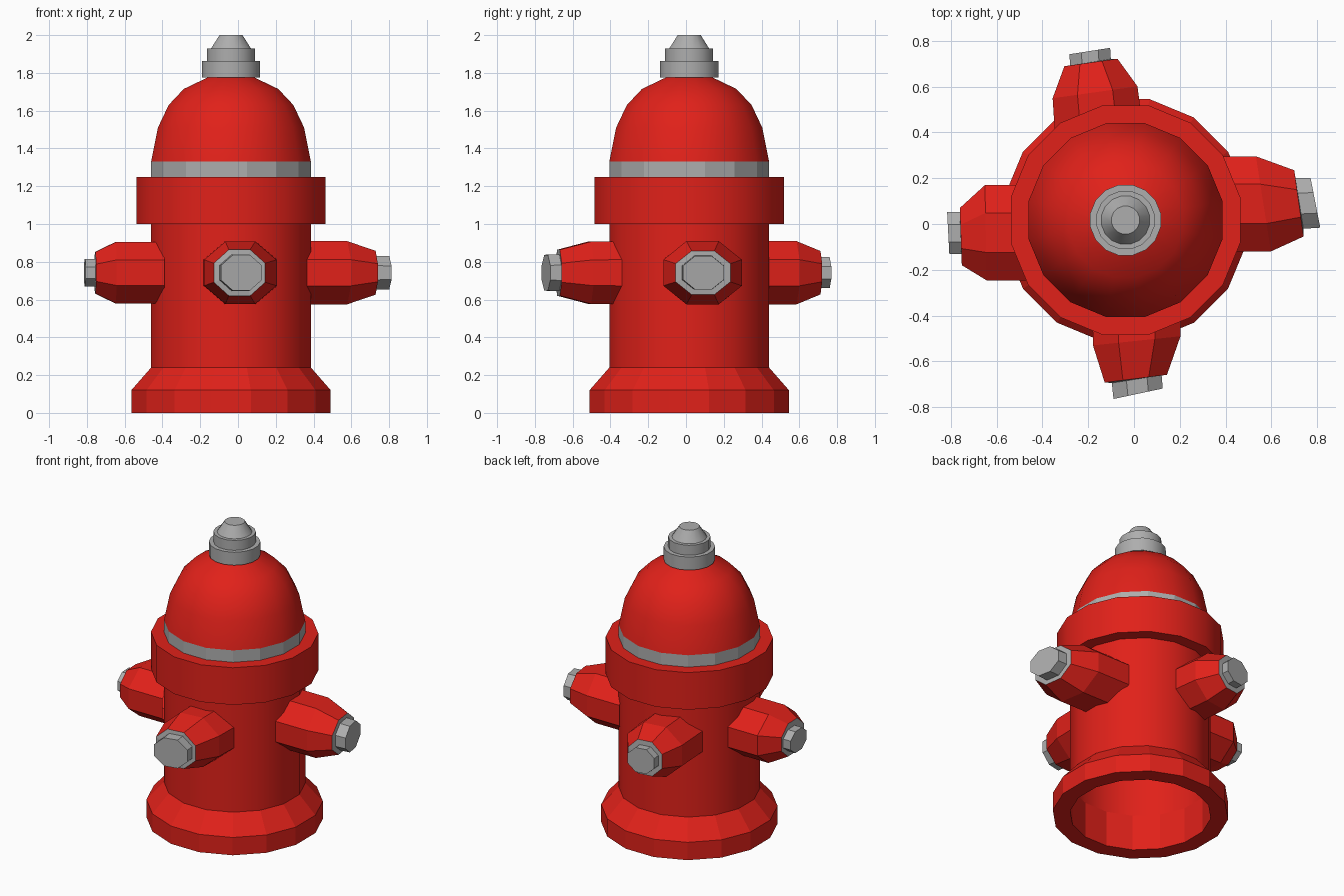
import bpy, math

if "Cube" in bpy.data.objects:
    bpy.data.objects.remove(bpy.data.objects["Cube"])

CX, CY = -0.037, 0.017      # axis of the barrel
PIPE_Z = 0.742              # height of the side outlets


def material(name, rgb):
    m = bpy.data.materials.new(name)
    m.diffuse_color = (*rgb, 1)
    m.use_nodes = True
    m.node_tree.nodes["Principled BSDF"].inputs["Base Color"].default_value = m.diffuse_color
    return m


RED = material("red_paint", (0.75, 0.015, 0.01))
GREY = material("bare_metal", (0.42, 0.42, 0.42))


def skin(name, rings, mat, cap=False, smooth=30):
    """Bridge equal rings of points into a surface, optionally closing the last."""
    n = len(rings[0])
    verts = [p for r in rings for p in r]
    faces = [(i * n + j, i * n + (j + 1) % n, (i + 1) * n + (j + 1) % n, (i + 1) * n + j)
             for i in range(len(rings) - 1) for j in range(n)]
    if cap:
        faces.append(tuple(range((len(rings) - 1) * n, len(rings) * n)))
    me = bpy.data.meshes.new(name)
    me.from_pydata(verts, [], faces)
    me.materials.append(mat)
    if smooth:
        me.shade_smooth()
        me.set_sharp_from_angle(angle=math.radians(smooth))
    ob = bpy.data.objects.new(name, me)
    bpy.context.collection.objects.link(ob)
    return ob


def ring(n, center, side, up, a, b):
    """Polygon ring with flats at half sizes a (side) and b (up)."""
    k = 1 / math.cos(math.pi / n)
    pts = []
    for j in range(n):
        t = (j + 0.5) * math.tau / n
        u, v = a * k * math.cos(t), b * k * math.sin(t)
        pts.append(tuple(c + u * s + v * w for c, s, w in zip(center, side, up)))
    return pts


def lathe(name, profile, mat, **kw):
    return skin(name, [ring(16, (CX, CY, z), (1, 0, 0), (0, 1, 0), r, r)
                       for r, z in profile], mat, **kw)


# Barrel parts, profiles as (radius, height)
lathe("base_flange", [(0.423, 0.24), (0.423, 0), (0.528, 0), (0.528, 0.12), (0.423, 0.24)],
      RED, smooth=0)
lathe("barrel", [(0.423, 0.24), (0.423, 1.0)], RED)
lathe("collar", [(0.423, 1.0), (0.501, 1.0), (0.501, 1.25), (0.423, 1.25)], RED)
lathe("band", [(0.423, 1.25), (0.423, 1.33)], GREY, smooth=0)
lathe("dome", [(0.423, 1.33), (0.387, 1.51), (0.33, 1.63), (0.25, 1.715), (0.125, 1.775)], RED)
lathe("top_nut", [(0.12, 1.775), (0.154, 1.775), (0.154, 1.863), (0.127, 1.863), (0.127, 1.93),
                  (0.105, 1.93), (0.061, 2.0)], GREY, cap=True)


def octagon(x, y, a, b, yaw):
    t = math.radians(yaw)
    return ring(8, (x, y, PIPE_Z), (-math.sin(t), math.cos(t), 0), (0, 0, 1), a, b)


def outlet(name, root, shoulder, tip, plug_base, plug_end):
    """Tapered octagonal pipe with a metal plug; sections are x, y, half width, half height, yaw."""
    skin(name + "_outlet", [octagon(*s) for s in (root, shoulder, tip)], RED, smooth=0)
    skin(name + "_plug", [octagon(*s) for s in (tip, plug_base, plug_end)], GREY,
         cap=True, smooth=0)


outlet("left", (-0.39, -0.038, 0.208, 0.163, 180), (-0.647, -0.038, 0.208, 0.163, 181),
       (-0.756, -0.055, 0.125, 0.11, 182),
       (-0.757, -0.04, 0.092, 0.072, 182), (-0.811, -0.04, 0.092, 0.072, 183))
outlet("right", (0.29, 0.088, 0.208, 0.167, 0), (0.565, 0.088, 0.21, 0.167, 9),
       (0.72, 0.09, 0.146, 0.116, 8),
       (0.722, 0.09, 0.112, 0.09, 9), (0.792, 0.092, 0.11, 0.088, 11))
outlet("front", (0.012, -0.32, 0.195, 0.167, 270), (0.012, -0.51, 0.192, 0.165, 276),
       (0.008, -0.675, 0.137, 0.122, 277),
       (0.012, -0.677, 0.11, 0.097, 279), (0.018, -0.741, 0.11, 0.095, 282))
outlet("back", (-0.145, 0.32, 0.195, 0.167, 95), (-0.17, 0.575, 0.187, 0.167, 98),
       (-0.188, 0.705, 0.117, 0.115, 98),
       (-0.19, 0.706, 0.09, 0.082, 99), (-0.193, 0.755, 0.09, 0.082, 99))
